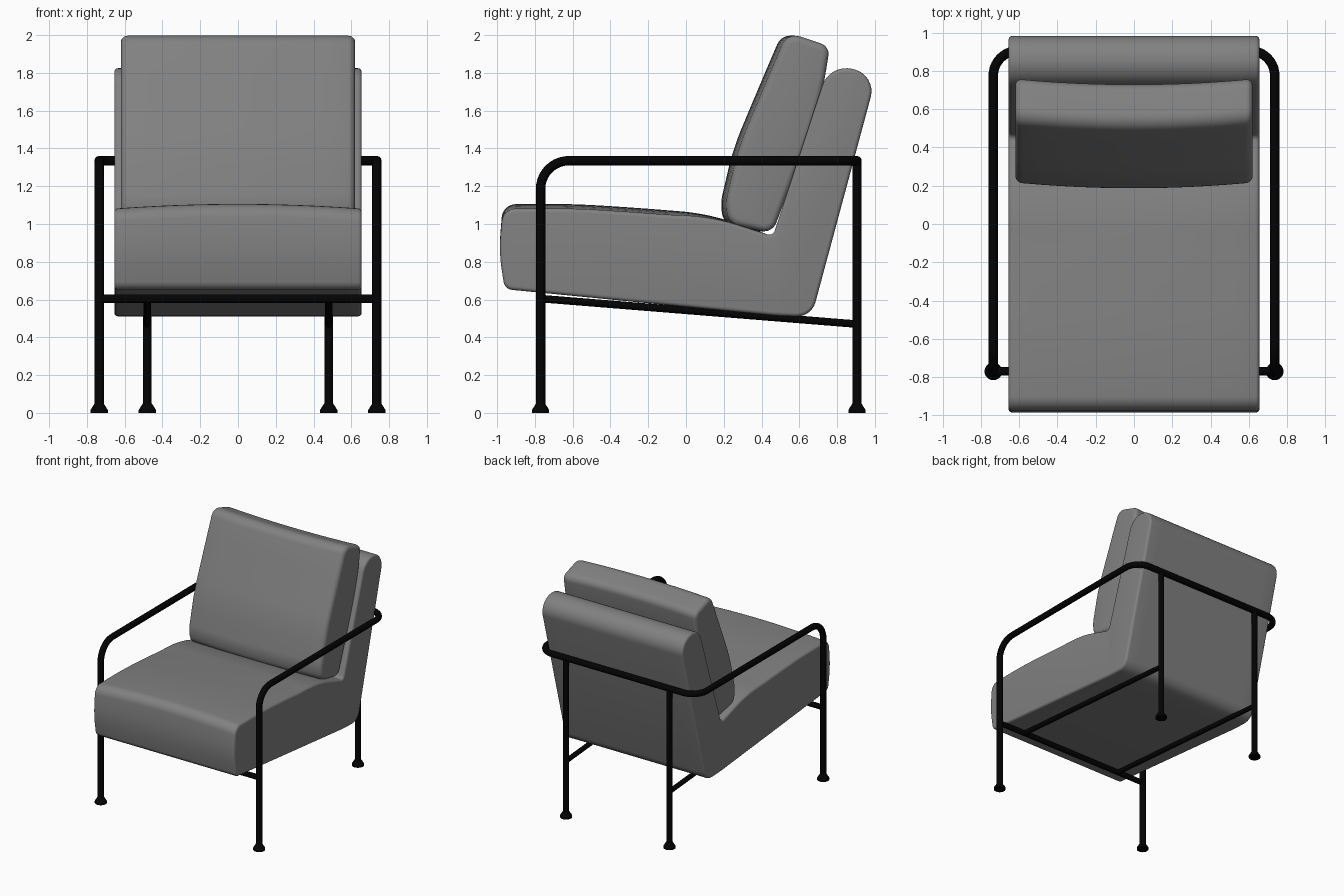
import bpy, bmesh, math
from mathutils import Vector, Matrix

if "Cube" in bpy.data.objects:
    bpy.data.objects.remove(bpy.data.objects["Cube"])


def material(name, v):
    m = bpy.data.materials.new(name)
    m.diffuse_color = (v, v, v, 1)
    m.use_nodes = True
    m.node_tree.nodes["Principled BSDF"].inputs["Base Color"].default_value = m.diffuse_color
    return m


black = material("black_metal", 0.001)
fabric = material("grey_fabric", 0.22)


def rounded(pts, closed, steps=8):
    """Replace each corner (point, trim length) by a circular arc."""
    out, n = [], len(pts)
    for i, (p, trim) in enumerate(pts):
        p = Vector(p)
        if not trim or (not closed and i in (0, n - 1)):
            out.append(p)
            continue
        u, v = Vector(pts[i - 1][0]) - p, Vector(pts[(i + 1) % n][0]) - p
        trim = min(trim, 0.48 * u.length, 0.48 * v.length)
        u.normalize()
        v.normalize()
        half = u.angle(v) / 2
        r = trim * math.tan(half)
        c = p + (u + v).normalized() * trim / math.cos(half)
        a, b = (p + u * trim - c).normalized(), (p + v * trim - c).normalized()
        out += [c + a.slerp(b, k / steps) * r for k in range(steps + 1)]
    return out


def finish(name, bm, mat):
    bmesh.ops.recalc_face_normals(bm, faces=bm.faces)
    me = bpy.data.meshes.new(name)
    bm.to_mesh(me)
    bm.free()
    ob = bpy.data.objects.new(name, me)
    bpy.context.collection.objects.link(ob)
    me.materials.append(mat)
    smooth(ob)
    return ob


def smooth(ob):
    bpy.ops.object.select_all(action='DESELECT')
    bpy.context.view_layer.objects.active = ob
    ob.select_set(True)
    bpy.ops.object.shade_smooth_by_angle(angle=math.radians(40))


def upholstery(name, corners, half, edge, deform):
    """Side profile (y, z, trim) lofted across x with rounded side edges."""
    prof = rounded([((0, y, z), t) for y, z, t in corners], True)
    n = len(prof)
    normals = []
    for i in range(n):
        d = (prof[(i + 1) % n] - prof[i - 1]).normalized()
        normals.append(Vector((0, d.z, -d.y)))      # points inward
    right = [((half - edge) * k / 6, 0) for k in range(7)]
    right += [(half - edge + edge * math.sin(a), edge * (1 - math.cos(a)))
              for a in (math.radians(18 * k) for k in range(1, 6))]
    stations = [(-x, s) for x, s in reversed(right[1:])] + right
    bm = bmesh.new()
    rings = []
    for x, inset in stations:
        ring = []
        for p, nrm in zip(prof, normals):
            q = p + nrm * inset
            q.x = x
            ring.append(bm.verts.new(deform(q, abs(x) / half)))
        rings.append(ring)
    for r0, r1 in zip(rings, rings[1:]):
        for i in range(n):
            j = (i + 1) % n
            bm.faces.new((r0[i], r0[j], r1[j], r1[i]))
    bm.faces.new(rings[0])
    bm.faces.new(rings[-1])
    return finish(name, bm, fabric)


def tube(name, pts, r):
    cu = bpy.data.curves.new(name, 'CURVE')
    cu.dimensions = '3D'
    cu.bevel_depth, cu.bevel_resolution, cu.use_fill_caps = r, 4, True
    path = rounded(pts, False, 10)
    sp = cu.splines.new('POLY')
    sp.points.add(len(path) - 1)
    for q, p in zip(sp.points, path):
        q.co = (*p, 1)
    cu.materials.append(black)
    ob = bpy.data.objects.new(name, cu)
    bpy.context.collection.objects.link(ob)
    bpy.ops.object.select_all(action='DESELECT')
    bpy.context.view_layer.objects.active = ob
    ob.select_set(True)
    bpy.ops.object.convert(target='MESH')
    smooth(bpy.context.view_layer.objects.active)


def clamp(v):
    return max(0.0, min(1.0, v))


# L-shaped seat and back shell, seat top sagging slightly to the sides
def seat_sag(p, t):
    p.z -= 0.025 * t * t * clamp((p.z - 0.7) / 0.35) * clamp((0.4 - p.y) / 0.5)
    return p


upholstery("seat_and_back", [
    (-0.96, 0.655, 0.04), (-0.99, 0.86, 0.10), (-0.97, 1.105, 0.07),
    (-0.60, 1.107, 0.15), (-0.25, 1.085, 0.15), (0.12, 1.055, 0.15),
    (0.46, 0.935, 0.03), (0.76, 1.85, 0.13), (1.01, 1.79, 0.13),
    (0.665, 0.51, 0.09), (0.50, 0.512, 0.15)], 0.655, 0.02, seat_sag)


# Loose back cushion, bowed forward in the middle
def cushion_bow(p, t):
    p.y += 0.03 * t * t
    return p


upholstery("back_cushion", [
    (0.20, 1.00, 0.06), (0.182, 1.11, 0.05), (0.25, 1.40, 0.12),
    (0.375, 1.70, 0.12), (0.51, 2.015, 0.07), (0.735, 1.94, 0.05),
    (0.70, 1.72, 0.10), (0.63, 1.48, 0.12), (0.43, 0.95, 0.06)],
    0.62, 0.035, cushion_bow)

# Continuous front legs, arms and back rail
LX, FY, BY, TOP, BX = 0.735, -0.77, 0.905, 1.335, 0.48
tube("arm_frame", [
    ((-LX, FY, 0.02), 0), ((-LX, FY, TOP), 0.15), ((-LX, BY, TOP), 0.13),
    ((LX, BY, TOP), 0.13), ((LX, FY, TOP), 0.15), ((LX, FY, 0.02), 0)], 0.025)

# Front cross bar, back legs and sloping seat rails
tube("front_bar", [((-LX, FY, 0.605), 0), ((LX, FY, 0.605), 0)], 0.022)
for side, s in (("left", -1), ("right", 1)):
    tube(side + "_back_leg", [((s * BX, BY, 0.02), 0), ((s * BX, BY, TOP), 0)], 0.023)
    tube(side + "_seat_rail", [((s * BX, FY, 0.605), 0), ((s * BX, BY, 0.47), 0)], 0.02)

    # Flared feet
    for end, x, y in (("front", LX, FY), ("back", BX, BY)):
        bm = bmesh.new()
        for r1, r2, z0, z1 in ((0.046, 0.046, 0, 0.015), (0.046, 0.024, 0.015, 0.05)):
            bmesh.ops.create_cone(bm, cap_ends=True, segments=20, radius1=r1, radius2=r2,
                                  depth=z1 - z0,
                                  matrix=Matrix.Translation((s * x, y, (z0 + z1) / 2)))
        finish(f"{side}_{end}_foot", bm, black)
